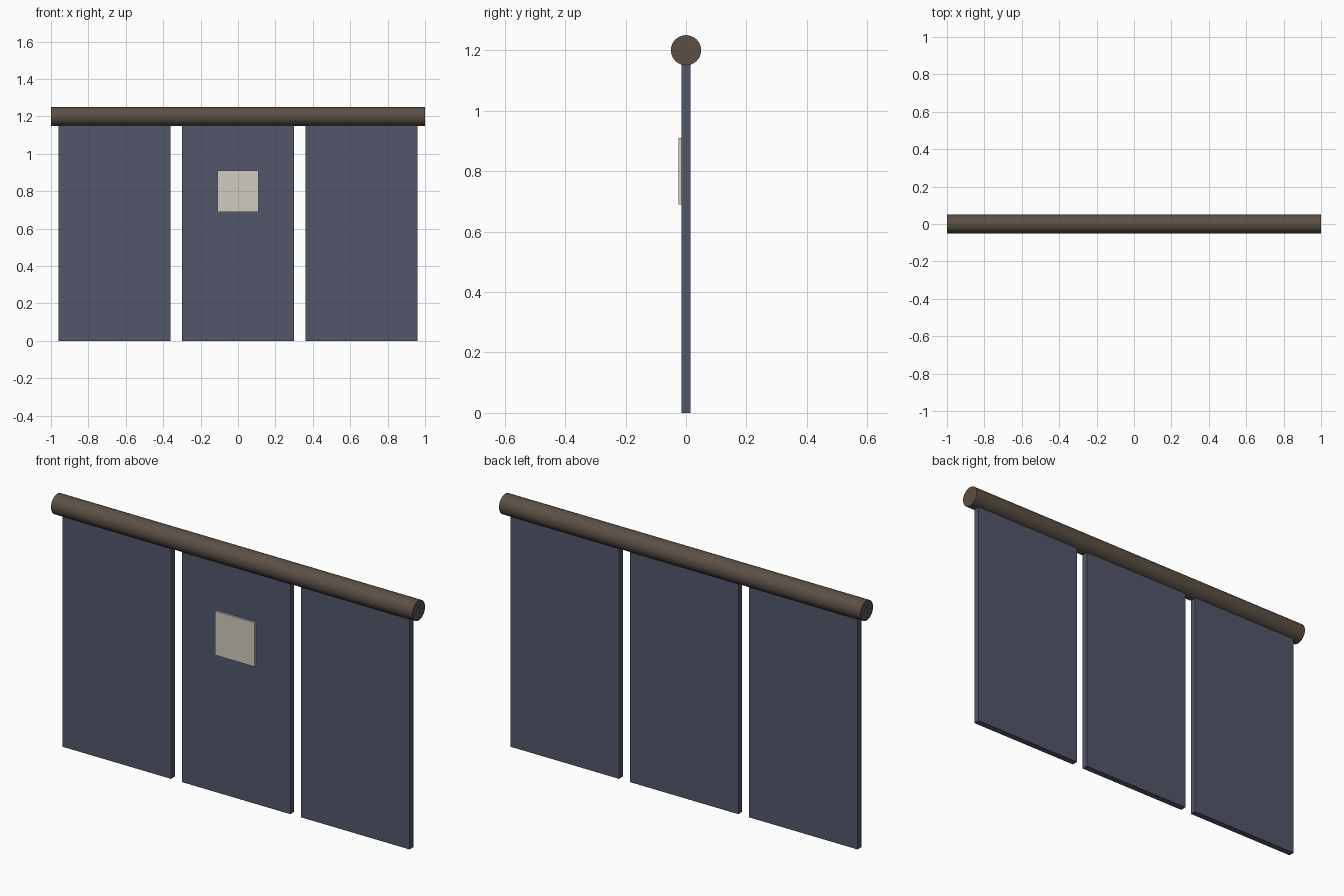
import bpy
import math

if "Cube" in bpy.data.objects:
    bpy.data.objects.remove(bpy.data.objects["Cube"])


def material(name, rgb):
    m = bpy.data.materials.new(name)
    m.diffuse_color = (*rgb, 1.0)
    m.use_nodes = True
    m.node_tree.nodes["Principled BSDF"].inputs["Base Color"].default_value = m.diffuse_color
    return m


cloth = material("cloth_blue", (0.085, 0.093, 0.145))
wood = material("dark_wood", (0.105, 0.08, 0.06))
cream = material("cream", (0.63, 0.60, 0.52))


def box(name, lo, hi, mat):
    centre = [(a + b) / 2 for a, b in zip(lo, hi)]
    bpy.ops.mesh.primitive_cube_add(size=1, location=centre)
    ob = bpy.context.object
    ob.name = name
    ob.scale = [b - a for a, b in zip(lo, hi)]
    bpy.ops.object.transform_apply(location=False, rotation=False, scale=True)
    ob.data.materials.append(mat)
    return ob


# Hanging rod
bpy.ops.mesh.primitive_cylinder_add(vertices=32, radius=0.05, depth=2.0,
                                    location=(0, 0, 1.2),
                                    rotation=(0, math.pi / 2, 0))
rod = bpy.context.object
rod.name = "curtain_rod"
rod.data.materials.append(wood)
bpy.ops.object.shade_smooth_by_angle(angle=math.radians(40))

# Three cloth panels, tops tucked just into the rod
for side, x in (("left", -0.66), ("middle", 0.0), ("right", 0.66)):
    box(f"{side}_panel", (x - 0.3, -0.015, 0.0), (x + 0.3, 0.015, 1.16), cloth)

# Square patch on the front of the middle panel
box("front_patch", (-0.11, -0.025, 0.69), (0.11, -0.013, 0.91), cream)
